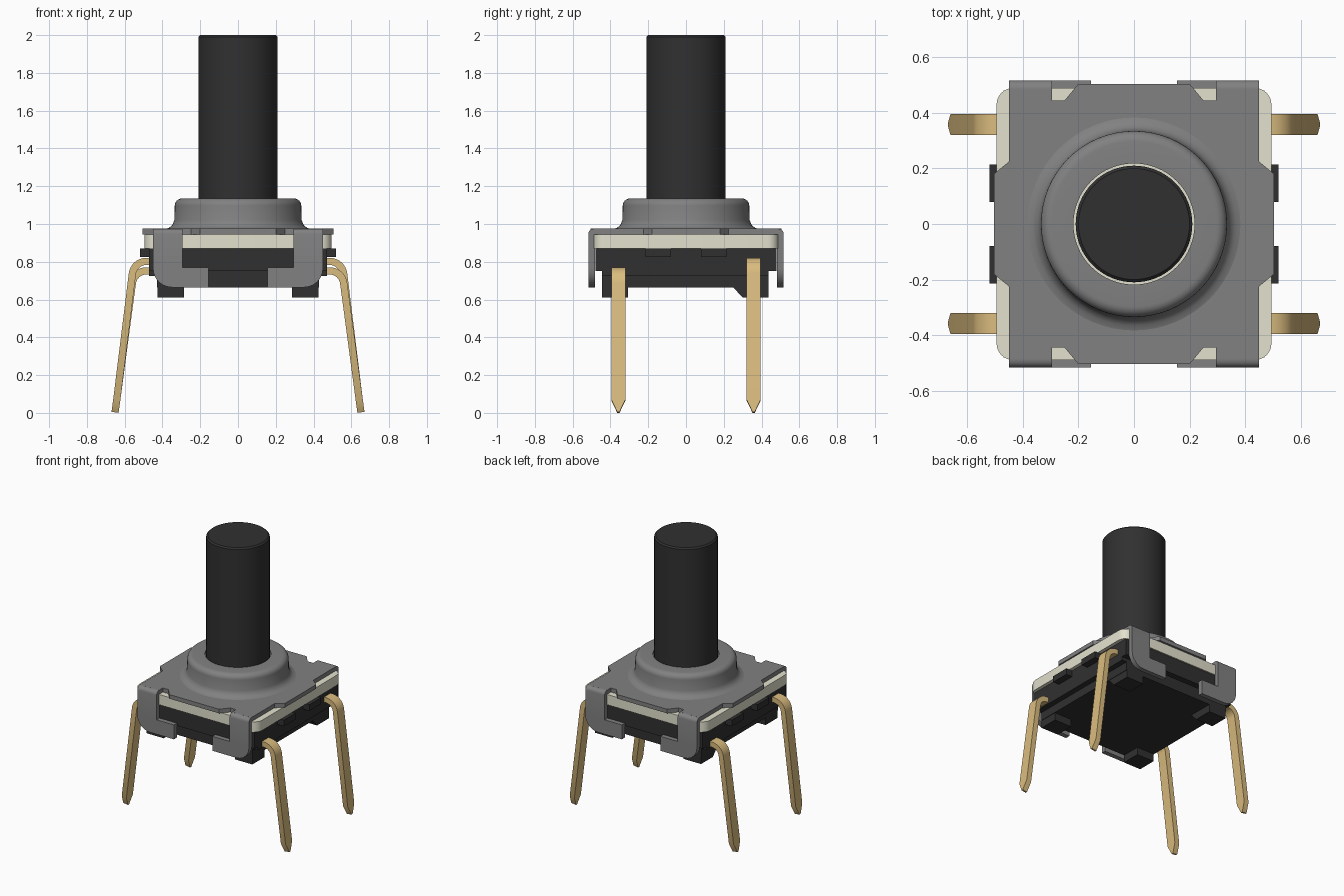
import bpy, bmesh, math
from mathutils import Vector

if "Cube" in bpy.data.objects:
    bpy.data.objects.remove(bpy.data.objects["Cube"])


def material(name, rgb):
    m = bpy.data.materials.new(name)
    m.use_nodes = True
    m.diffuse_color = (*rgb, 1)
    m.node_tree.nodes["Principled BSDF"].inputs["Base Color"].default_value = (*rgb, 1)
    return m


BLACK = material("black plastic", (0.03, 0.03, 0.03))
GREY = material("grey metal", (0.22, 0.22, 0.22))
CREAM = material("cream plastic", (0.77, 0.76, 0.62))
GOLD = material("gold pins", (0.7, 0.5, 0.21))


def finish(name, bm, mat, mirror=(False, False), smooth=False):
    bmesh.ops.recalc_face_normals(bm, faces=bm.faces)
    me = bpy.data.meshes.new(name)
    bm.to_mesh(me)
    bm.free()
    me.materials.append(mat)
    ob = bpy.data.objects.new(name, me)
    bpy.context.collection.objects.link(ob)
    if any(mirror):
        mod = ob.modifiers.new("Mirror", "MIRROR")
        mod.use_axis = (*mirror, False)
        mod.use_mirror_merge = False
    if smooth:
        bpy.ops.object.select_all(action="DESELECT")
        ob.select_set(True)
        bpy.context.view_layer.objects.active = ob
        bpy.ops.object.shade_smooth_by_angle(angle=math.radians(35))
    return ob


def prism(pts, axis, lo, hi):
    """Extrude a 2D outline along an axis from lo to hi."""
    bm = bmesh.new()
    vs = []
    for p in pts:
        c = list(p)
        c.insert(axis, lo)
        vs.append(bm.verts.new(c))
    f = bm.faces.new(vs)
    new = bmesh.ops.extrude_face_region(bm, geom=[f])["geom"]
    shift = Vector((0, 0, 0))
    shift[axis] = hi - lo
    bmesh.ops.translate(bm, vec=shift, verts=[g for g in new if isinstance(g, bmesh.types.BMVert)])
    return bm


def box(x0, x1, y0, y1, z0, z1):
    return prism([(x0, y0), (x1, y0), (x1, y1), (x0, y1)], 2, z0, z1)


def lathe(name, profile, mat):
    bm = bmesh.new()
    vs = [bm.verts.new((r, 0, z)) for r, z in profile]
    es = [bm.edges.new(e) for e in zip(vs, vs[1:])]
    bmesh.ops.spin(bm, geom=vs + es, cent=(0, 0, 0), axis=(0, 0, 1),
                   angle=math.tau, steps=64)
    bmesh.ops.remove_doubles(bm, verts=bm.verts, dist=0.0001)
    return finish(name, bm, mat, smooth=True)


def arc(cx, cz, r, a0, a1, n=6):
    return [(cx + r * math.cos(math.radians(a0 + (a1 - a0) * i / n)),
             cz + r * math.sin(math.radians(a0 + (a1 - a0) * i / n))) for i in range(n + 1)]


# Black housing, stepped inwards towards the bottom
finish("base_upper", box(-0.47, 0.47, -0.48, 0.48, 0.75, 0.87), BLACK)
finish("base_middle", box(-0.47, 0.47, -0.445, 0.437, 0.725, 0.75), BLACK)
finish("base_lower", box(-0.43, 0.43, -0.445, 0.437, 0.665, 0.725), BLACK)
finish("front_feet", box(0.287, 0.427, -0.445, -0.307, 0.61, 0.665), BLACK, (True, False))
finish("back_feet", prism([(0.437, 0.665), (0.437, 0.61), (0.3, 0.61), (0.25, 0.665)],
                          0, 0.287, 0.427), BLACK, (True, False))
finish("side_latches", box(0.45, 0.52, 0.08, 0.215, 0.825, 0.87), BLACK, (True, True))

# Cream insulating layer with rounded corners
q = arc(0.435, 0.43, 0.06, 0, 90)
outline = (q + [(-x, y) for x, y in reversed(q)] + [(-x, -y) for x, y in q]
           + [(x, -y) for x, y in reversed(q)])
finish("insulating_layer", prism(outline, 2, 0.87, 0.945), CREAM, smooth=True)

# Grey cover plate with notches and side flanges
q = [(0.505, 0.18), (0.45, 0.225), (0.45, 0.49), (0.295, 0.49), (0.295, 0.445),
     (0.25, 0.445), (0.2, 0.505)]
outline = (q + [(-x, y) for x, y in reversed(q)] + [(-x, -y) for x, y in q]
           + [(x, -y) for x, y in reversed(q)])
finish("cover_plate", prism(outline, 2, 0.945, 0.975), GREY)

# Folded clips at the four corners
clip = [(0.45, 0.975), (0.295, 0.975), (0.295, 0.77), (0.155, 0.77), (0.155, 0.665)]
clip += arc(0.35, 0.765, 0.1, -90, 0)
bm = prism(clip, 1, 0.483, 0.517)
fold = [e for e in bm.edges if all(v.co.y > 0.51 and v.co.z > 0.97 for v in e.verts)]
bmesh.ops.bevel(bm, geom=fold, offset=0.028, segments=4, profile=0.5, affect="EDGES")
finish("corner_clips", bm, GREY, (True, True), smooth=True)

# Raised collar, its cream lining and the plunger
collar = [(0.387, 0.974), (0.365, 0.98), (0.347, 0.995), (0.337, 1.02)]
collar += arc(0.297, 1.097, 0.038, 0, 90) + [(0.218, 1.135), (0.218, 0.95)]
lathe("collar", collar, GREY)
lathe("collar_lining", [(0.2, 1.11), (0.219, 1.11), (0.219, 0.95)], CREAM)
lathe("plunger", [(0, 0.95), (0.21, 0.95), (0.21, 1.99), (0.2, 2.0), (0, 2.0)], BLACK)


# Bent pins with pointed tips
def pin(name, side, y, top):
    bend = 0.075
    cz = top - 0.018 - bend
    path = [(0.42, top - 0.018)] + arc(0.485, cz, bend, 90, 8, 8)
    path += [(0.642, 0.068), (0.651, 0.003)]
    bm = bmesh.new()
    rings = []
    for i, p in enumerate(path):
        a, b = Vector(path[max(i - 1, 0)]), Vector(path[min(i + 1, len(path) - 1)])
        t = (b - a).normalized()
        n = Vector((-t.y, t.x)) * 0.019
        w = 0.006 if i == len(path) - 1 else 0.0375
        rings.append([bm.verts.new((side * (p[0] + s * n.x), y + d * w, p[1] + s * n.y))
                      for s, d in ((1, 1), (1, -1), (-1, -1), (-1, 1))])
    for r0, r1 in zip(rings, rings[1:]):
        for k in range(4):
            bm.faces.new((r0[k], r0[k - 1], r1[k - 1], r1[k]))
    bm.faces.new(rings[0])
    bm.faces.new(rings[-1])
    finish(name, bm, GOLD, smooth=True)


for side, sname in ((1, "left"), (-1, "right")):
    for end, ename in ((1, "back"), (-1, "front")):
        pin(f"{ename}_{sname}_pin", side, end * 0.358, 0.82 if side == end else 0.77)
